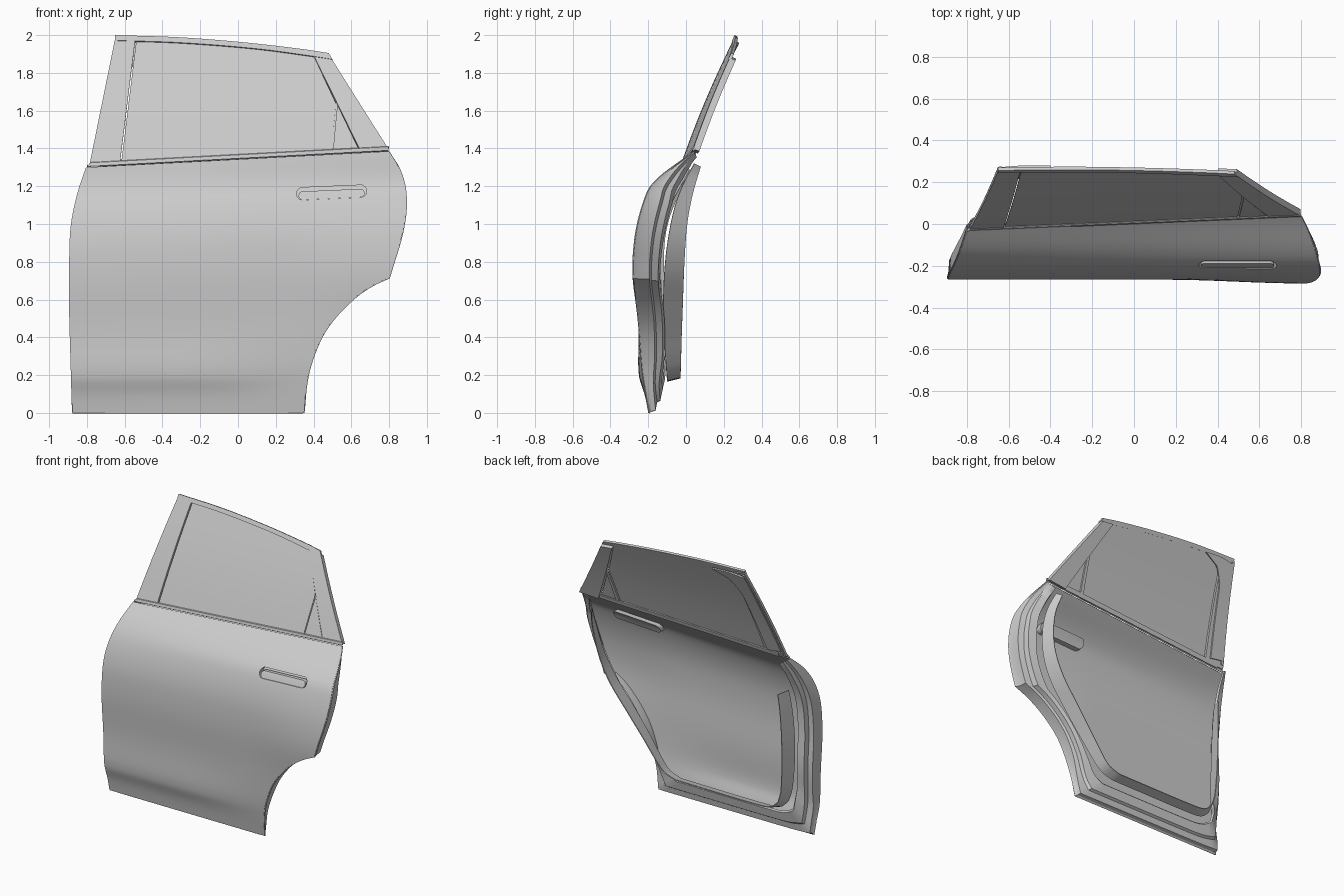
import bpy, bmesh, math
from mathutils import Vector

if "Cube" in bpy.data.objects:
    bpy.data.objects.remove(bpy.data.objects["Cube"])


def curve(table):
    """Smooth interpolation through (key, value) pairs."""
    k, w = [p[0] for p in table], [p[1] for p in table]
    n = len(k)
    m = [(w[min(i + 1, n - 1)] - w[max(i - 1, 0)]) / (k[min(i + 1, n - 1)] - k[max(i - 1, 0)]) for i in range(n)]

    def f(t):
        t = max(k[0], min(k[-1], t))
        i = next((j for j in range(n - 1) if t <= k[j + 1]), n - 2)
        h = k[i + 1] - k[i]
        a = (t - k[i]) / h
        return ((2*a**3 - 3*a*a + 1) * w[i] + (a**3 - 2*a*a + a) * h * m[i]
                + (3*a*a - 2*a**3) * w[i + 1] + (a**3 - a*a) * h * m[i + 1])
    return f


def path(pts, n, smooth=True):
    """Resample a 2D (x, z) polyline to n+1 points."""
    d = [0]
    for a, b in zip(pts, pts[1:]):
        d.append(d[-1] + math.dist(a, b))
    ts = [d[-1] * i / n for i in range(n + 1)]
    if smooth:
        fx, fz = curve([(t, p[0]) for t, p in zip(d, pts)]), curve([(t, p[1]) for t, p in zip(d, pts)])
        return [(fx(t), fz(t)) for t in ts]
    out = []
    for t in ts:
        i = next((j for j in range(len(d) - 1) if t <= d[j + 1] + 1e-9), len(d) - 2)
        a = (t - d[i]) / (d[i + 1] - d[i])
        out.append(tuple(p + (q - p) * a for p, q in zip(pts[i], pts[i + 1])))
    return out


def grid(name, rows, thick=0.0, offset=-1):
    """Mesh from rows of 3D points; optional thickness grows from the front towards +y."""
    bm = bmesh.new()
    vs = [[bm.verts.new(p) for p in r] for r in rows]
    for r0, r1 in zip(vs, vs[1:]):
        for i in range(len(r0) - 1):
            bm.faces.new((r0[i], r0[i + 1], r1[i + 1], r1[i]))
    bmesh.ops.dissolve_degenerate(bm, dist=1e-6, edges=bm.edges)
    bmesh.ops.remove_doubles(bm, verts=bm.verts, dist=1e-5)
    bmesh.ops.recalc_face_normals(bm, faces=bm.faces)
    if thick and sum(f.normal.y * f.calc_area() for f in bm.faces) > 0:
        bmesh.ops.reverse_faces(bm, faces=bm.faces)
    me = bpy.data.meshes.new(name)
    bm.to_mesh(me)
    bm.free()
    ob = bpy.data.objects.new(name, me)
    bpy.context.collection.objects.link(ob)
    if thick:
        so = ob.modifiers.new("thickness", 'SOLIDIFY')
        so.thickness, so.offset = thick, offset
    return ob


def step(t):
    t = max(0, min(1, t))
    return t * t * (3 - 2 * t)


# Outline and body profile of the lower door
front_x = curve([(0, -.875), (.2, -.88), (.6, -.89), (.9, -.887), (1.0, -.88), (1.1, -.862), (1.2, -.835), (1.3, -.80)])
arch_x = curve([(0, .35), (.15, .362), (.26, .385), (.385, .432), (.46, .475), (.52, .522), (.58, .58),
                (.64, .652), (.685, .727), (.715, .80)])
rear_x = curve([(.715, .80), (.8, .826), (.9, .857), (1.0, .88), (1.1, .89), (1.2, .882), (1.3, .85), (1.385, .80)])
prof = curve([(0, -.20), (.12, -.22), (.25, -.238), (.5, -.254), (.7, -.266), (.85, -.263), (.95, -.25),
              (1.05, -.223), (1.13, -.188), (1.2, -.14), (1.25, -.092), (1.3, -.035)])
SHEAR, KINK = .0654, .715 / 1.0654


def side_x(z, rear):
    if not rear:
        return front_x(z)
    return arch_x(z * 1.0654) if z < KINK else rear_x(z * 1.0654)


def lift(x, v):
    return v * (1 + SHEAR * (x + .8) / 1.6)


def skin_y(x, z):
    s = max(0, min(1, (x + .8) / 1.6))
    v = z / (1 + SHEAR * (x + .8) / 1.6)
    flare = -.018 * step((s - .6) / .4) * math.exp(-((v - .7) / .25) ** 2)
    crease = -.017 * (1 - step((s - .3) / .5)) * math.exp(-((v - .19) / (.07 if v < .19 else .16)) ** 2)
    return prof(v) + .07 * s * step((v - 1.1) / .2) + flare + crease


def edge(v, rear):
    x = side_x(v, rear)
    return x, lift(x, v)


# Outer skin
levels = [KINK * i / 40 for i in range(41)] + [KINK + (1.3 - KINK) * i / 28 for i in range(1, 29)]
rows = []
for v in levels:
    a, b = side_x(v, False), side_x(v, True)
    xs = [a + (b - a) * i / 48 for i in range(49)]
    rows.append([(x, skin_y(x, lift(x, v)), lift(x, v)) for x in xs])
skin = grid("outer_skin", rows, .006)


# Door handle: slot in the skin, pocket behind it, flush grip
def capsule(r, dy, dz=0.0):
    out = []
    for i in range(33):
        a = 2 * math.pi * i / 32 + math.pi / 2
        left = i <= 16
        x = (.343 if left else .648) + r * math.cos(a)
        z = (1.160 if left else 1.174) + r * math.sin(a) + dz
        out.append((x, skin_y(x, z) + dy, z))
    out[-1] = out[0]
    return out


def capped(name, loops, front=True):
    """Stack of capsule loops closed by centre fans."""
    def centre(loop):
        return [tuple(sum((Vector(p) for p in loop[:-1]), Vector()) / (len(loop) - 1))] * len(loop)
    rows = ([centre(loops[0])] if front else []) + loops + [centre(loops[-1])]
    bm = bmesh.new()
    for r0, r1 in zip(rows, rows[1:]):
        for i in range(len(r0) - 1):
            bm.faces.new([bm.verts.new(p) for p in dict.fromkeys((r0[i], r0[i + 1], r1[i + 1], r1[i]))])
    bmesh.ops.remove_doubles(bm, verts=bm.verts, dist=1e-5)
    bmesh.ops.recalc_face_normals(bm, faces=bm.faces)
    me = bpy.data.meshes.new(name)
    bm.to_mesh(me)
    bm.free()
    ob = bpy.data.objects.new(name, me)
    bpy.context.collection.objects.link(ob)
    return ob


cutter = capped("slot_cutter", [capsule(.033, -.05), capsule(.033, .05)])
cutter.hide_render = True
cut = skin.modifiers.new("slot", 'BOOLEAN')
cut.operation, cut.object, cut.solver = 'DIFFERENCE', cutter, 'EXACT'
capped("handle_pocket", [capsule(.0335, .007), capsule(.033, .045)], front=False)
capped("handle_grip", [capsule(.0225, .004, -.010), capsule(.0225, .03, -.010)])

# Door jamb: stepped section running round the edge, rear belt > arch > bottom > front belt
n = 28
outer = [edge(1.3 + (KINK - 1.3) * i / n, True) for i in range(n)]
outer += [edge(KINK * (1 - i / n), True) for i in range(n)]
outer += [(.35 - 1.225 * i / n, 0) for i in range(n)]
outer += [edge(1.3 * i / n, False) for i in range(n + 1)]
inner = path([(.71, 1.345), (.745, 1.2), (.74, 1.05), (.705, .9), (.63, .75), (.50, .58), (.36, .40),
              (.27, .28), (.20, .205), (.11, .172)], 2 * n)[:-1]
inner += path([(.11, .172), (-.1, .17), (-.6, .17), (-.68, .185), (-.735, .235)], n)[:-1]
inner += path([(-.735, .235), (-.76, .32), (-.775, .6), (-.77, .9), (-.745, 1.27)], n)
deep = curve([(0, .4), (.15, .55), (.3, .85), (.6, 1), (1.1, 1), (1.22, .75), (1.3, .35), (1.34, .15), (1.39, .1)])
section = [(0, .004), (.06, .03), (.09, .085), (.34, .095), (.40, .13), (.74, .14), (.78, .125)]
rows = []
for d, e in section:
    r = []
    for (x, z), (p, q) in zip(outer, inner):
        zz = z + (q - z) * d
        r.append((x + (p - x) * d, skin_y(x, z) + e * deep(zz), zz))
    rows.append(r)
grid("door_jamb", rows, .005)

# Inner wall: U-shaped lip round the opening
low = curve([(.17, -.10), (.5, -.12), (.8, -.11), (1.05, -.07), (1.2, -.02), (1.35, .06)])
high = curve([(.17, -.03), (.5, -.02), (.95, 0), (1.15, .03), (1.35, .085)])
lip = [p for i, p in enumerate(inner) if (i < 3 * n and p[1] < 1.325) or (i >= 3 * n and p[1] < 1.06)]
rows = [[(x - x * .04 * t, low(z) + (high(z) - low(z)) * t, z + (.75 - z) * .03 * t) for x, z in lip]
        for t in (0, .5, 1)]
grid("inner_wall", rows, .006, 0)


# Window area: panels ruled between two edges on the leaning window plane
def win_y(x, z):
    return -.03 + .416 * (z - 1.31) + .023 * (x + .79) - .012 * math.sin(math.pi * max(0, min(1, (z - 1.31) / .67)))


def panel(name, a, b, dy=0.0, thick=.02, nu=24, nv=8, smooth=False, bulge=0.0):
    pa, pb = path(a, nu, smooth), path(b, nu, smooth)
    rows = []
    for j in range(nv + 1):
        t = j / nv
        pts = [(p[0] + (q[0] - p[0]) * t, p[1] + (q[1] - p[1]) * t + bulge * 4 * t * (1 - t) * (i / nu) ** 2)
               for i, (p, q) in enumerate(zip(pa, pb))]
        rows.append([(x, win_y(x, z) + dy, z) for x, z in pts])
    return grid(name, rows, thick)


panel("window_glass", [(-.618, 1.325), (-.538, 1.976)], [(.494, 1.375), (.518, 1.64), (.398, 1.895)],
      .006, .005, 24, 24, bulge=.028)
panel("quarter_glass", [(.502, 1.38), (.525, 1.625)], [(.643, 1.388), (.528, 1.628)], .003, .006)
panel("front_pillar", [(-.785, 1.32), (-.65, 1.985)], [(-.624, 1.33), (-.545, 1.97)], 0, .018)
panel("rear_pillar", [(.402, 1.89), (.525, 1.64), (.65, 1.385)], [(.492, 1.88), (.64, 1.645), (.797, 1.397)], 0, .035)
panel("quarter_divider", [(.485, 1.375), (.510, 1.64)], [(.512, 1.375), (.53, 1.64)], .013, .012, nv=1)
panel("roof_rail", [(-.65, 1.972), (-.3, 1.960), (.1, 1.928), (.4, 1.888), (.5, 1.872)],
      [(-.65, 2.0), (-.3, 1.988), (.05, 1.96), (.35, 1.925), (.48, 1.905)], -.004, .016, smooth=True)
panel("inner_front_frame", [(-.765, 1.36), (-.705, 1.65), (-.65, 1.95), (-.53, 1.965), (-.40, 1.957)],
      [(-.655, 1.345), (-.605, 1.65), (-.58, 1.80), (-.52, 1.90), (-.40, 1.952)], .024, .010)
panel("front_pillar_jamb", [(-.775, 1.34), (-.65, 1.97)], [(-.755, 1.34), (-.63, 1.97)], .012, .016, nv=1)
panel("inner_belt_strip", [(-.73, 1.305), (.70, 1.38)], [(-.73, 1.335), (.70, 1.41)], .018, .008, nv=2)

# Belt moulding joining skin and window
rows = [[], [], [], []]
for i in range(49):
    s = i / 48
    x, z = -.798 + 1.596 * s, 1.302 + .085 * s
    y = skin_y(x, z - .002)
    xu = x + .014 * (1 - s)
    rows[0].append((x, y + .003, z))
    rows[1].append((x, y, z + .003))
    rows[2].append((xu, win_y(xu, z + .022) - .004, z + .022))
    rows[3].append((xu, win_y(xu, z + .025) + .001, z + .025))
grid("belt_moulding", rows, .014)

# Apply modifiers and shade
bpy.ops.object.select_all(action='DESELECT')
for ob in bpy.context.scene.objects:
    if ob is not cutter:
        ob.select_set(True)
cutter.select_set(False)
bpy.context.view_layer.objects.active = skin
bpy.ops.object.convert(target='MESH')
bpy.ops.object.shade_smooth_by_angle(angle=math.radians(30))
bpy.data.objects.remove(cutter)
